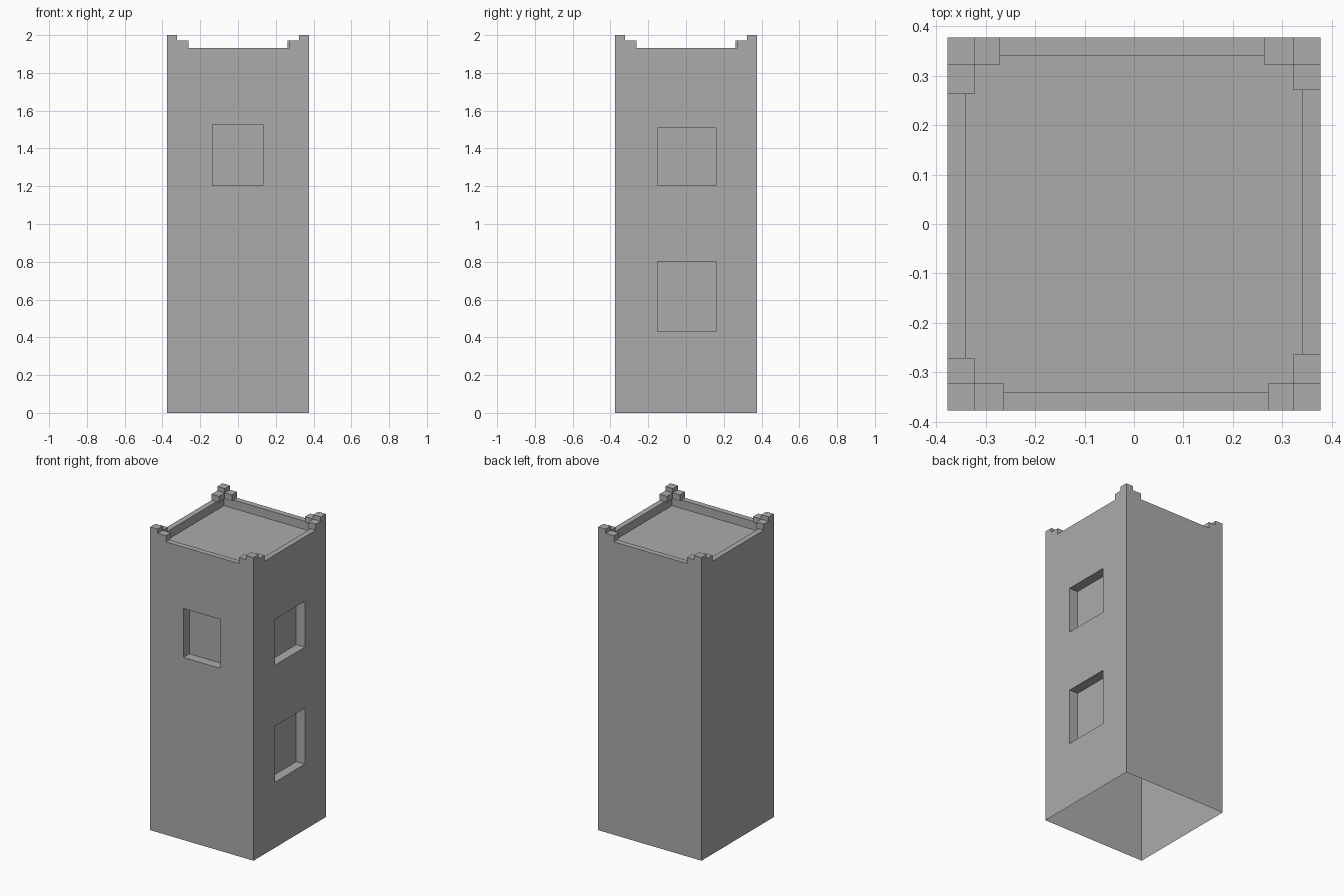
import bpy, bmesh
from math import radians
from mathutils import Matrix, Vector

if "Cube" in bpy.data.objects:
    bpy.data.objects.remove(bpy.data.objects["Cube"])

H = 0.377        # half width of the tower
WALL_TOP = 1.932
RECESS = 0.063

stone = bpy.data.materials.new("dark_stone")
stone.diffuse_color = (0.41, 0.41, 0.41, 1)
stone.use_nodes = True
stone.node_tree.nodes["Principled BSDF"].inputs["Base Color"].default_value = stone.diffuse_color


def make_object(name, bm):
    mesh = bpy.data.meshes.new(name)
    bm.to_mesh(mesh)
    bm.free()
    mesh.materials.append(stone)
    ob = bpy.data.objects.new(name, mesh)
    bpy.context.collection.objects.link(ob)
    return ob


def add_box(bm, lo, hi):
    lo, hi = Vector(lo), Vector(hi)
    m = Matrix.Translation((lo + hi) / 2) @ Matrix.Diagonal((*(hi - lo), 1))
    bmesh.ops.create_cube(bm, size=1, matrix=m)


def sink(bm, face, offset):
    """Push a face straight in, leaving side walls around it."""
    bmesh.ops.inset_region(bm, faces=[face], thickness=0)
    bmesh.ops.translate(bm, verts=face.verts[:], vec=offset)


def cut_windows(bm, normal, axis, u0, u1, rows):
    """Slice one wall into a grid and sink the window cells."""
    normal = Vector(normal)

    def wall():
        bm.normal_update()
        return [f for f in bm.faces if f.normal.dot(normal) > 0.99
                and f.calc_center_median().dot(normal) > H - 0.01]

    cuts = [(2, z) for row in rows for z in row] + [(axis, u0), (axis, u1)]
    for ax, pos in cuts:
        n = Vector((0, 0, 0))
        n[ax] = 1
        faces = wall()
        geom = set(faces)
        for f in faces:
            geom.update(f.edges)
            geom.update(f.verts)
        bmesh.ops.bisect_plane(bm, geom=list(geom), plane_co=n * pos, plane_no=n)
    for z0, z1 in rows:
        for f in wall():
            c = f.calc_center_median()
            if u0 < c[axis] < u1 and z0 < c.z < z1:
                sink(bm, f, -normal * RECESS)
                break


# Tower shell: open underneath, sunken roof behind a flat-topped thin parapet
bm = bmesh.new()
add_box(bm, (-H, -H, 0), (H, H, WALL_TOP))
bm.normal_update()
bottom = [f for f in bm.faces if f.normal.z < -0.9]
bmesh.ops.delete(bm, geom=bottom, context='FACES_ONLY')
roof = next(f for f in bm.faces if f.normal.z > 0.9)
bmesh.ops.inset_region(bm, faces=[roof], thickness=0.037, use_even_offset=True)
sink(bm, roof, (0, 0, -0.055))

# Window recesses: one in front, two on the right
cut_windows(bm, (0, -1, 0), 0, -0.135, 0.133, [(1.204, 1.527)])
cut_windows(bm, (1, 0, 0), 1, -0.152, 0.158, [(0.432, 0.802), (1.204, 1.507)])
make_object("tower_body", bm)

# Stepped corner battlements: a tall post with two lower arms, turned round the tower
for i in range(4):
    bm = bmesh.new()
    w = 0.054
    add_box(bm, (-H, -H, WALL_TOP), (-H + w, -H + w, 2.0))
    add_box(bm, (-H + w, -H, WALL_TOP), (-H + 0.114, -H + w, 1.972))
    add_box(bm, (-H, -H + w, WALL_TOP), (-H + w, -H + 0.106, 1.972))
    bm.transform(Matrix.Rotation(radians(90 * i), 4, 'Z'))
    make_object(f"corner_battlement_{i + 1}", bm)
